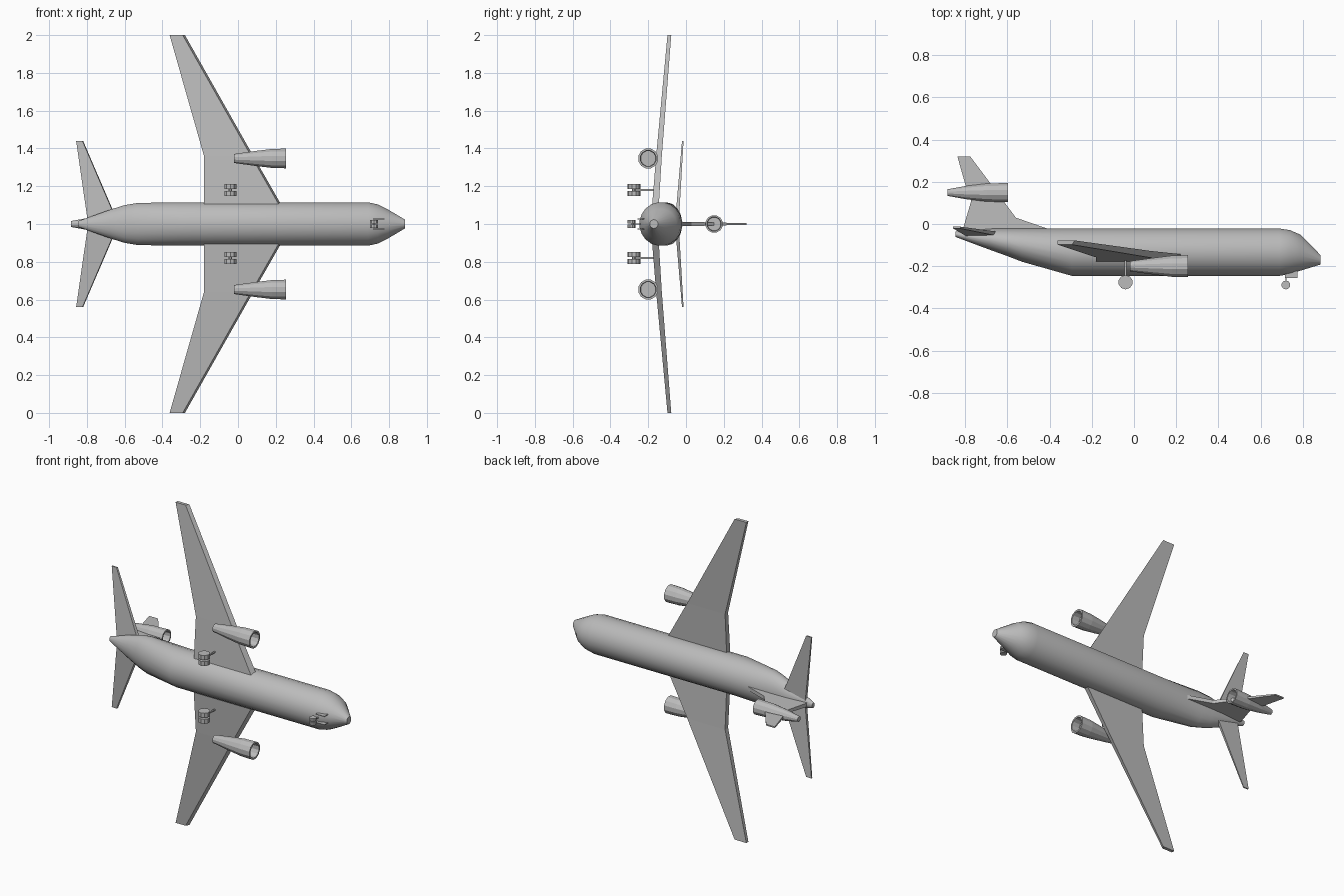
import bpy, bmesh, math
from mathutils import Vector

if "Cube" in bpy.data.objects:
    bpy.data.objects.remove(bpy.data.objects["Cube"])

grey = bpy.data.materials.new("light grey")
grey.diffuse_color = (0.5, 0.5, 0.5, 1)
grey.use_nodes = True
grey.node_tree.nodes["Principled BSDF"].inputs["Base Color"].default_value = grey.diffuse_color


def make(name, loops, smooth=None, caps=True):
    """Skin a list of equal-length point loops into one closed part."""
    bm = bmesh.new()
    rows = [[bm.verts.new(p) for p in loop] for loop in loops]
    n = len(rows[0])
    for a, b in zip(rows, rows[1:]):
        for i in range(n):
            j = (i + 1) % n
            bm.faces.new((a[i], a[j], b[j], b[i]))
    if caps:
        bm.faces.new(rows[0])
        bm.faces.new(rows[-1])
    bmesh.ops.recalc_face_normals(bm, faces=bm.faces)
    me = bpy.data.meshes.new(name)
    bm.to_mesh(me)
    bm.free()
    me.materials.append(grey)
    ob = bpy.data.objects.new(name, me)
    bpy.context.collection.objects.link(ob)
    if smooth:
        bpy.ops.object.select_all(action='DESELECT')
        bpy.context.view_layer.objects.active = ob
        ob.select_set(True)
        bpy.ops.object.shade_smooth_by_angle(angle=math.radians(smooth))
    return ob


def ring(x, y, z, ry, rz, n):
    """Ellipse across the length axis."""
    return [(x, y + ry * math.cos(2 * math.pi * (i + .5) / n),
             z + rz * math.sin(2 * math.pi * (i + .5) / n)) for i in range(n)]


def box(name, x, y, z):
    return make(name, [[(x[0], y[0], c), (x[1], y[0], c), (x[1], y[1], c), (x[0], y[1], c)]
                       for c in z])


def disc(name, x, y, z0, z1, r, n):
    """Short cylinder with its axle across the span."""
    return make(name, [[(x + r * math.cos(2 * math.pi * (i + .5) / n),
                         y + r * math.sin(2 * math.pi * (i + .5) / n), z) for i in range(n)]
                       for z in (z0, z1)])


# Fuselage: x, top, bottom, half width
body = [(-.845, -.035, -.062, .016), (-.68, -.022, -.124, .076), (-.60, -.02, -.153, .101),
        (-.53, -.02, -.18, .113), (-.295, -.02, -.247, .116), (.69, -.02, -.247, .116),
        (.74, -.028, -.238, .105), (.79, -.05, -.222, .08), (.885, -.148, -.192, .023)]
make("fuselage", [ring(x, (t + b) / 2, 1, (t - b) / 2, w, 20) for x, t, b, w in body], 30)


def surface(name, stations, s, nose):
    """Flat flying surface; stations: span, trailing x, leading x, top y, bottom y."""
    make(name, [[(tr, t, 1 + s * z), (le, t, 1 + s * z), (le - nose, b, 1 + s * z), (tr, b, 1 + s * z)]
                for z, tr, le, t, b in stations])


def engine(name, y, z, profile, lip):
    """Tapered nacelle with a recessed intake."""
    front, r = profile[-1]
    steps = profile + [(front, lip), (front - .05, lip * .95)]
    make(name, [ring(x, y, z, q, q, 12) for x, q in steps])


for s, side in ((1, "left"), (-1, "right")):
    surface(side + "_wing", [(.03, -.18, .27, -.148, -.185), (.36, -.18, .081, -.128, -.158),
                             (1, -.362, -.281, -.078, -.098)], s, .012)
    surface(side + "_tailplane", [(.01, -.795, -.635, -.038, -.058),
                                  (.44, -.857, -.82, -.013, -.021)], s, .004)
    engine(side + "_engine", -.2, 1 + s * .347,
           [(-.02, .025), (.1, .042), (.18, .052), (.255, .054)], .043)
    # Main gear: a pair of wheels on one strut
    for k in (-1, 1):
        c = 1 + s * .18 + k * .019
        disc(f"{side}_main_wheel", -.04, -.276, c - .014, c + .014, .034, 10)
    c = 1 + s * .18
    disc(side + "_main_axle", -.04, -.276, c - .01, c + .01, .01, 8)
    box(side + "_main_strut", (-.044, -.036), (-.276, -.16), (c - .004, c + .004))
    # Nose gear wheel and door
    c = 1 + s * .012
    disc(side + "_nose_wheel", .72, -.289, c - .009, c + .009, .021, 10)
    c = 1 + s * .026
    box(side + "_nose_gear_door", (.715, .775), (-.256, -.2), (c - .002, c + .002))

box("nose_strut", (.717, .723), (-.289, -.2), (.997, 1.003))

# Fin: height, trailing x, leading x, half thickness
fin = [(-.06, -.81, -.42, .012), (-.022, -.81, -.41, .012), (.03, -.795, -.56, .011),
       (.108, -.772, -.618, .009), (.2, -.803, -.686, .007), (.32, -.837, -.776, .004)]
make("fin", [[(a, y, 1 - h), (b, y, 1 - h), (b, y, 1 + h), (a, y, 1 + h)] for y, a, b, h in fin])
engine("tail_engine", .149, 1, [(-.885, .016), (-.8, .032), (-.7, .044), (-.597, .047)], .038)
